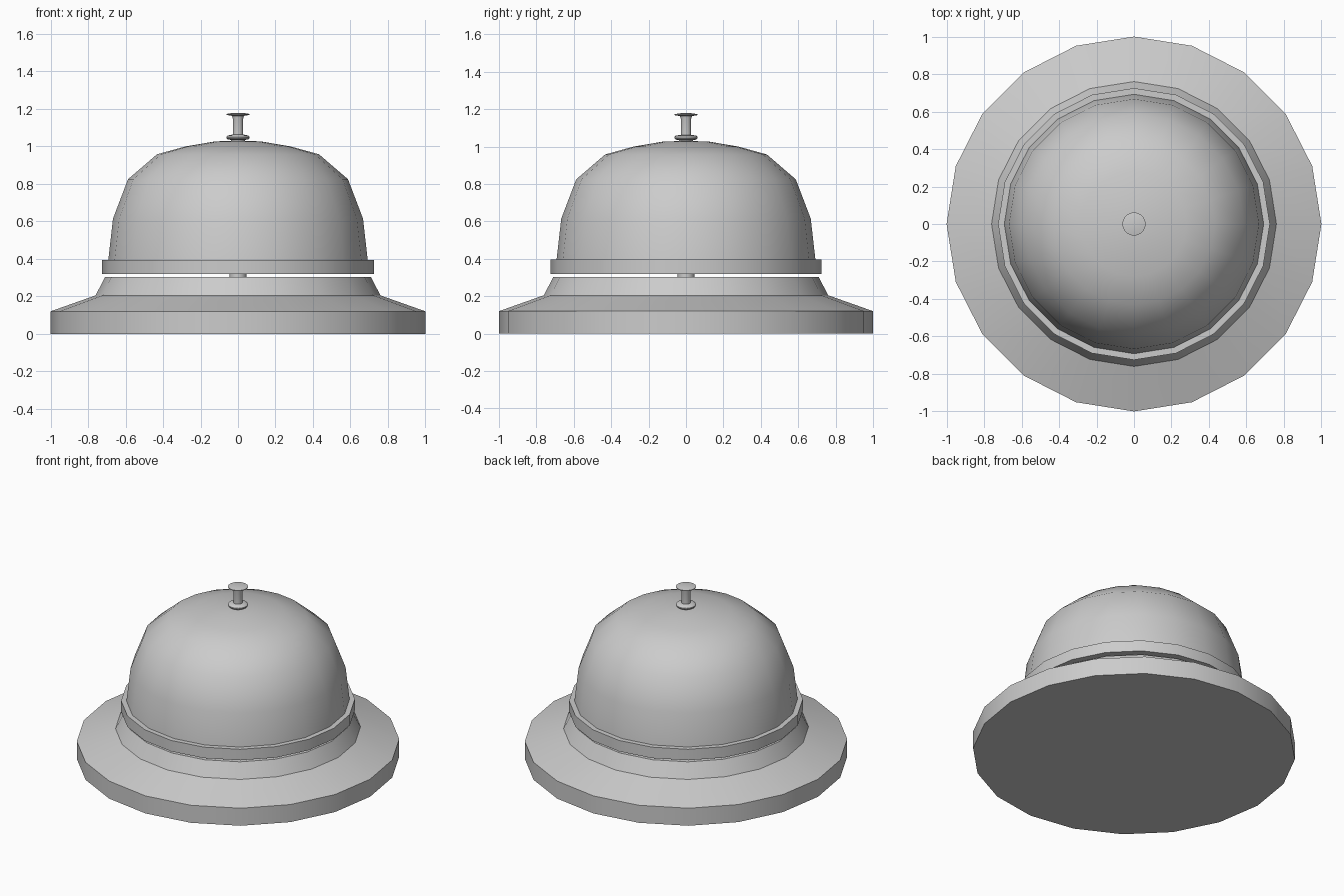
import bpy, bmesh, math

if "Cube" in bpy.data.objects:
    bpy.data.objects.remove(bpy.data.objects["Cube"])


def lathe(name, profile, sides=20, closed=False):
    """Spin a (radius, height) profile about z; radius 0 makes a pole."""
    bm = bmesh.new()
    rings = []
    for r, z in profile:
        if r == 0:
            rings.append([bm.verts.new((0, 0, z))] * sides)
        else:
            rings.append([bm.verts.new((r * math.cos(2 * math.pi * i / sides),
                                        r * math.sin(2 * math.pi * i / sides), z))
                          for i in range(sides)])
    pairs = list(zip(rings, rings[1:]))
    if closed:
        pairs.append((rings[-1], rings[0]))
    for a, b in pairs:
        for i in range(sides):
            j = (i + 1) % sides
            corners = list(dict.fromkeys((a[i], a[j], b[j], b[i])))
            if len(corners) > 2:
                bm.faces.new(corners)
    bmesh.ops.recalc_face_normals(bm, faces=bm.faces)
    mesh = bpy.data.meshes.new(name)
    bm.to_mesh(mesh)
    bm.free()
    ob = bpy.data.objects.new(name, mesh)
    bpy.context.collection.objects.link(ob)
    bpy.ops.object.select_all(action='DESELECT')
    ob.select_set(True)
    bpy.context.view_layer.objects.active = ob
    bpy.ops.object.shade_smooth_by_angle(angle=math.radians(35))
    return ob


# Stepped foot
lathe("base", [(0, 0), (1, 0), (1, 0.12), (0.76, 0.205), (0.71, 0.302), (0, 0.302)])

# Hollow dome with a flat band at the mouth
outer = [(0.725, 0.32), (0.725, 0.395), (0.692, 0.395), (0.667, 0.615),
         (0.587, 0.825), (0.432, 0.958), (0.28, 1.0), (0.12, 1.027), (0, 1.03)]
inner = [(0, 1.01), (0.12, 1.007), (0.27, 0.98), (0.42, 0.94),
         (0.57, 0.81), (0.647, 0.61), (0.672, 0.395), (0.672, 0.32)]
lathe("bell", outer + inner, closed=True)

# Post that carries the bell
lathe("post", [(0, 0.29), (0.045, 0.29), (0.045, 1.02), (0, 1.02)])

# Collar around the plunger
lathe("collar", [(0, 1.02), (0.037, 1.02), (0.037, 1.035), (0.055, 1.037),
                 (0.062, 1.044), (0.062, 1.051), (0.055, 1.058), (0.03, 1.063), (0, 1.063)])

# Push button with a thin domed cap
lathe("plunger", [(0, 1.05), (0.028, 1.05), (0.028, 1.15), (0.032, 1.163),
                  (0.062, 1.168), (0.062, 1.173), (0.035, 1.178), (0, 1.179)])
